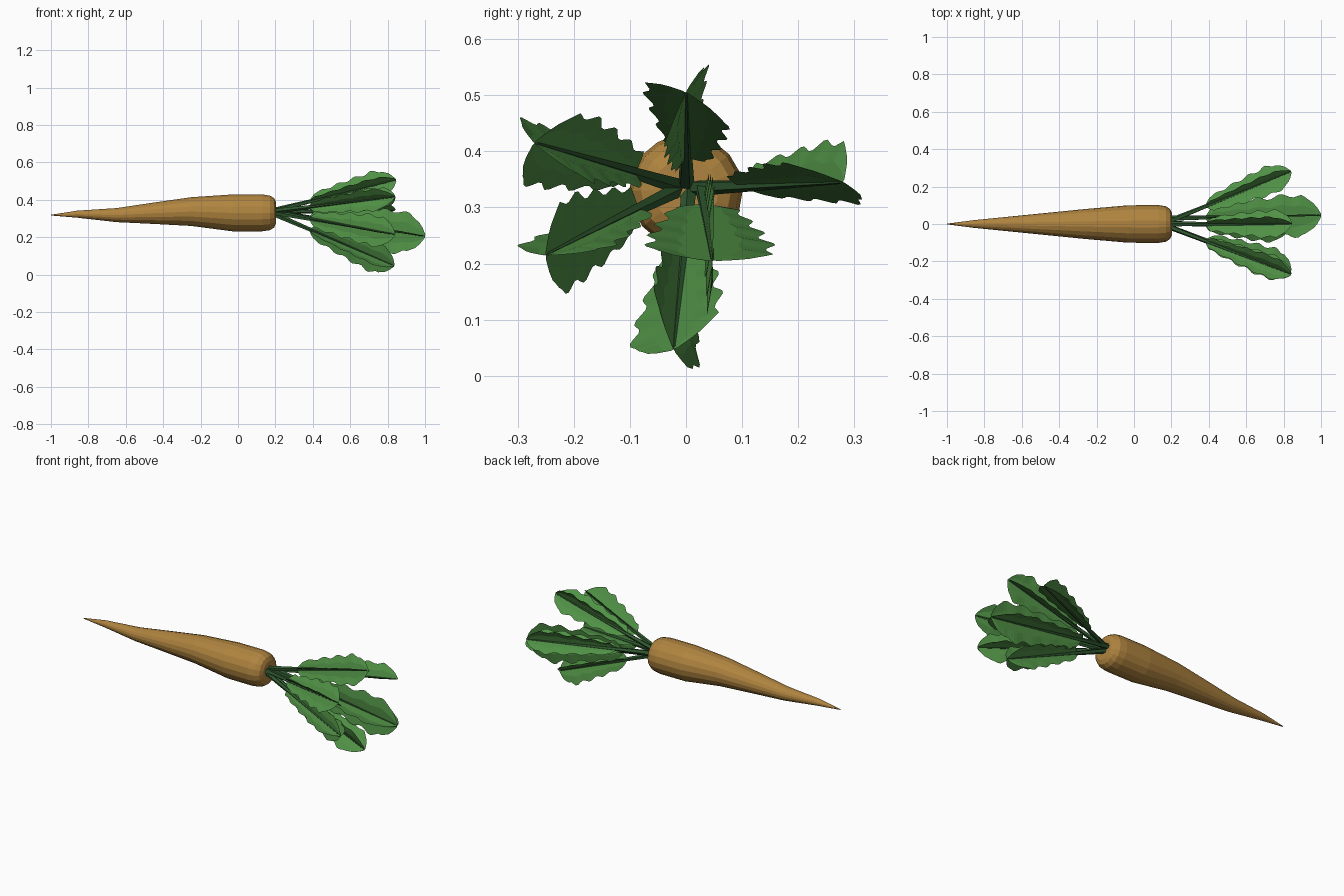
import bpy, bmesh, math
from mathutils import Vector

if "Cube" in bpy.data.objects:
    bpy.data.objects.remove(bpy.data.objects["Cube"])


def material(name, rgb):
    m = bpy.data.materials.new(name)
    m.diffuse_color = (*rgb, 1)
    m.use_nodes = True
    m.node_tree.nodes["Principled BSDF"].inputs["Base Color"].default_value = m.diffuse_color
    return m


ORANGE = material("root_orange", (0.43, 0.23, 0.05))
GREEN = material("leaf_green", (0.08, 0.28, 0.06))
DARK = material("stem_green", (0.03, 0.10, 0.03))


def finish(bm, name, mat):
    bmesh.ops.recalc_face_normals(bm, faces=bm.faces)
    me = bpy.data.meshes.new(name)
    bm.to_mesh(me)
    bm.free()
    ob = bpy.data.objects.new(name, me)
    bpy.context.collection.objects.link(ob)
    me.materials.append(mat)
    return ob


def loft(bm, rings):
    loops = [[bm.verts.new(p) for p in r] for r in rings]
    n = len(loops[0])
    for a, b in zip(loops, loops[1:]):
        for i in range(n):
            j = (i + 1) % n
            bm.faces.new((a[i], a[j], b[j], b[i]))
    bm.faces.new(loops[0])
    bm.faces.new(loops[-1])


# Tapering faceted root: x, centre z, half width y, half height z
profile = [(-1.0, .318, .002, .002), (-.86, .323, .02, .019), (-.65, .318, .041, .038),
           (-.45, .328, .061, .058), (-.25, .337, .081, .078), (-.03, .33, .1, .1),
           (.13, .33, .101, .1), (.17, .33, .095, .094), (.193, .33, .08, .08),
           (.203, .33, .058, .058)]
SIDES = 18
bm = bmesh.new()
loft(bm, [[(x, ry * math.cos(math.tau * i / SIDES), z + rz * math.sin(math.tau * i / SIDES))
           for i in range(SIDES)] for x, z, ry, rz in profile])
finish(bm, "root", ORANGE)

# Blade outline: position along the blade, relative half width
outline = [(0, .1), (.06, .5), (.4, .78), (.74, 1), (.86, .88), (.95, .55), (1, .08)]


def half_width(t):
    for (a, wa), (b, wb) in zip(outline, outline[1:]):
        if t <= b:
            return wa + (wb - wa) * (t - a) / (b - a)
    return 0.08


def leaf(k, base, tip, roll, width, skip=()):
    base, tip = Vector(base), Vector(tip)
    d = (tip - base).normalized()
    u = Vector((0, math.cos(math.radians(roll)), math.sin(math.radians(roll))))
    u = (u - d * u.dot(d)).normalized()
    v = d.cross(u)

    # Thin stem running into the blade
    bm = bmesh.new()
    loft(bm, [[base.lerp(tip, t) + r * (u * math.cos(math.tau * i / 5) + v * math.sin(math.tau * i / 5))
               for i in range(5)] for t, r in ((-.03, .015), (.3, .011), (.985, .003))])
    finish(bm, f"stem_{k}", DARK)

    # Two crossed blades with wavy edges, built as four half blades
    start = base.lerp(tip, (.385 - base.x) / (tip.x - base.x))
    bm = bmesh.new()
    steps = 30
    for h, side in enumerate((u, v, -u, -v)):
        if h in skip:
            continue
        other = d.cross(side)
        prev = None
        for s in range(steps + 1):
            t = s / steps
            wave = 1 + .11 * math.sin(t * math.tau * 5 + h) * (1 if t < .85 else .2)
            w = width * half_width(t) * wave
            p = start.lerp(tip, t)
            row = [bm.verts.new(p),
                   bm.verts.new(p + side * w * .5 + other * w * .06),
                   bm.verts.new(p + side * w)]
            if prev:
                for i in range(2):
                    bm.faces.new((prev[i], prev[i + 1], row[i + 1], row[i]))
            prev = row
    bmesh.ops.remove_doubles(bm, verts=bm.verts, dist=1e-5)
    finish(bm, f"leaf_{k}", GREEN)


# Foliage bunch: base, tip, roll about the stem, half width
leaf(1, (.2, 0, .345), (.845, 0, .505), 152, .083)
leaf(2, (.2, -.02, .34), (.84, -.27, .415), 46, .083)
leaf(3, (.2, -.02, .33), (.84, -.25, .215), 88, .083)
leaf(4, (.2, .005, .32), (.835, -.022, .047), 28, .087)
leaf(5, (.2, .02, .335), (.84, .28, .345), 63, .083, skip=(2,))
leaf(6, (.2, .03, .335), (1.0, .047, .205), -3, .112)
